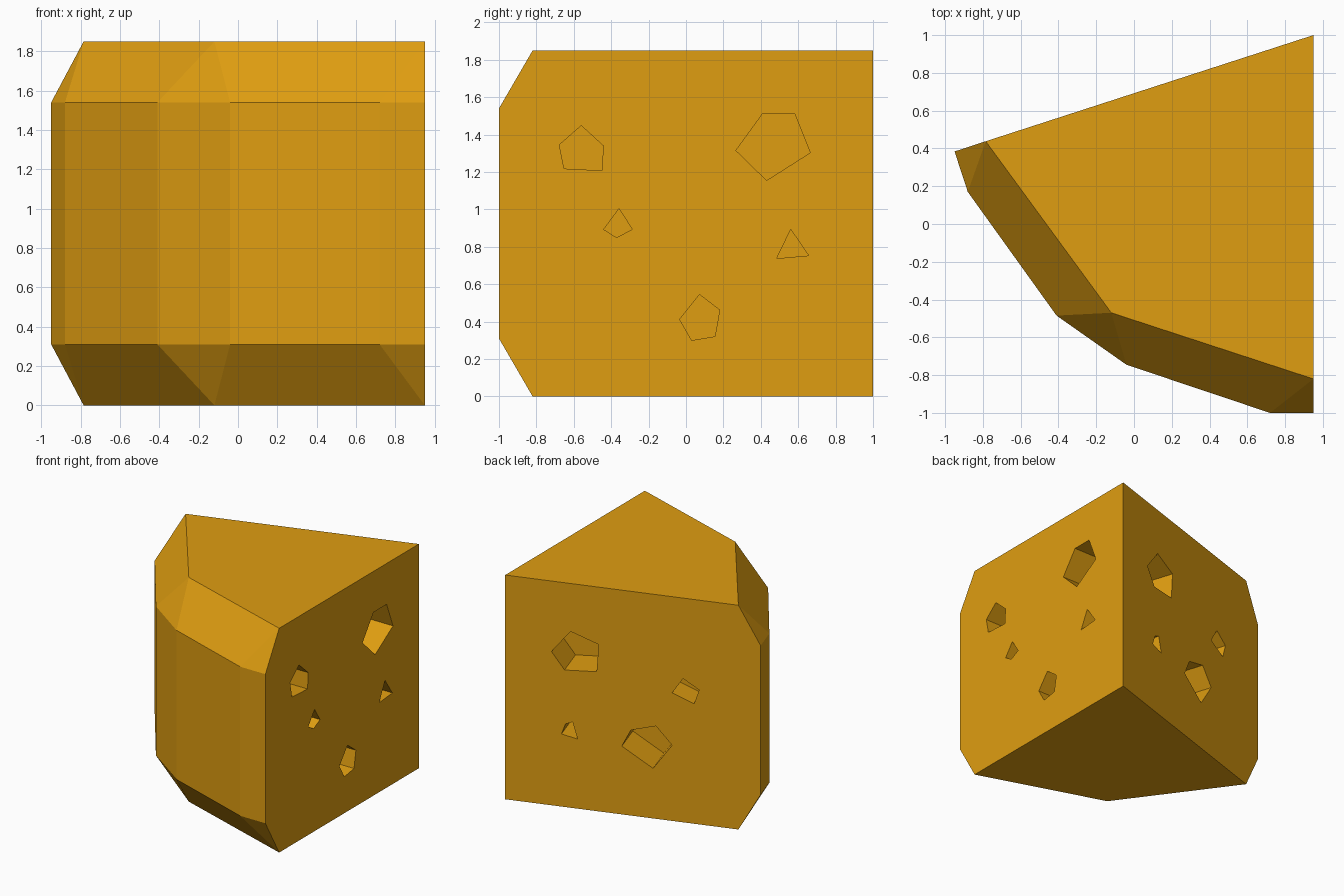
import bpy, bmesh
from mathutils import Vector

if "Cube" in bpy.data.objects:
    bpy.data.objects.remove(bpy.data.objects["Cube"])

H, LOW = 1.85, 0.31          # total height, height of the chamfer

mat = bpy.data.materials.new("golden cheese")
mat.diffuse_color = (0.74, 0.34, 0.0055, 1)
mat.use_nodes = True
mat.node_tree.nodes["Principled BSDF"].inputs["Base Color"].default_value = mat.diffuse_color


def make_object(name, bm):
    bmesh.ops.recalc_face_normals(bm, faces=bm.faces[:])
    me = bpy.data.meshes.new(name)
    bm.to_mesh(me)
    bm.free()
    me.materials.append(mat)
    ob = bpy.data.objects.new(name, me)
    bpy.context.collection.objects.link(ob)
    return ob


# Wedge body: small outline on the caps, wider outline around the middle
cap = [(0.95, 1.0), (-0.785, 0.438), (-0.12, -0.47), (0.95, -0.82)]
mid = [(-0.95, 0.384), (-0.88, 0.17), (-0.41, -0.485),
       (-0.04, -0.745), (0.72, -1.0), (0.95, -1.0)]
bm = bmesh.new()
rings = []
for z_cap, z_mid in ((0, LOW), (H, H - LOW)):
    t = [bm.verts.new((x, y, z_cap)) for x, y in cap]
    m = [bm.verts.new((x, y, z_mid)) for x, y in mid]
    rings.append((t, m))
    bm.faces.new(t)
    # chamfer: corner triangles with quads between them
    for i in range(3):
        bm.faces.new((t[i + 1], m[2 * i], m[2 * i + 1]))
    for i in range(2):
        bm.faces.new((t[i + 1], m[2 * i + 1], m[2 * i + 2], t[i + 2]))
(tb, mb), (tt, mt) = rings
for i in range(5):                                   # rind
    bm.faces.new((mb[i], mb[i + 1], mt[i + 1], mt[i]))
bm.faces.new((tb[0], tb[1], mb[0], mt[0], tt[1], tt[0]))   # back cut
bm.faces.new((tb[0], tb[3], mb[5], mt[5], tt[3], tt[0]))   # right cut
body = make_object("cheese_wedge", bm)

# Holes on the right cut: (y, z) outlines
right_holes = [
    [(-.677, 1.345), (-.56, 1.448), (-.442, 1.34), (-.45, 1.208), (-.652, 1.218)],
    [(.267, 1.315), (.41, 1.512), (.581, 1.512), (.664, 1.303), (.431, 1.155)],
    [(-.44, .893), (-.358, 1.004), (-.287, .893), (-.372, .85)],
    [(.485, .738), (.56, .893), (.656, .753)],
    [(-.034, .412), (.072, .545), (.18, .462), (.155, .321), (.03, .3)],
]
# Holes on the back cut: (distance from the right edge, z) outlines, depth
back_holes = [
    ([(.362, 1.268), (.511, 1.454), (.731, 1.376), (.715, 1.15), (.464, 1.13)], .28),
    ([(1.305, 1.056), (1.391, 1.185), (1.517, 1.109), (1.478, .99)], .2),
    ([(.44, .599), (.472, .686), (.527, .71), (.566, .574)], .25),
    ([(.912, .563), (.983, .705), (1.179, .765), (1.305, .624), (1.156, .413)], .28),
]
bm = bmesh.new()


def add_hole(outline, origin, along, inward, depth):
    """Prism from just outside the face down to the hole floor."""
    ends = [[bm.verts.new(origin + along * s + Vector((0, 0, z)) + inward * d)
             for s, z in outline] for d in (-0.05, depth)]
    n = len(outline)
    bm.faces.new(ends[0])
    bm.faces.new(ends[1][::-1])
    for i in range(n):
        j = (i + 1) % n
        bm.faces.new((ends[0][j], ends[0][i], ends[1][i], ends[1][j]))


for outline in right_holes:
    add_hole(outline, Vector((0.95, 0, 0)), Vector((0, 1, 0)), Vector((-1, 0, 0)), .25)
along = Vector((-1.9, -0.616, 0)).normalized()
inward = Vector((-along.y, along.x, 0))
for outline, depth in back_holes:
    add_hole(outline, Vector((0.95, 1, 0)), along, inward, depth)
cutter = make_object("hole_cutter", bm)
cutter.hide_render = True

# Cut the holes and drop the cutter
mod = body.modifiers.new("holes", 'BOOLEAN')
mod.operation = 'DIFFERENCE'
mod.solver = 'EXACT'
mod.object = cutter
bpy.context.view_layer.objects.active = body
body.select_set(True)
bpy.ops.object.modifier_apply(modifier=mod.name)
bpy.data.objects.remove(cutter)
